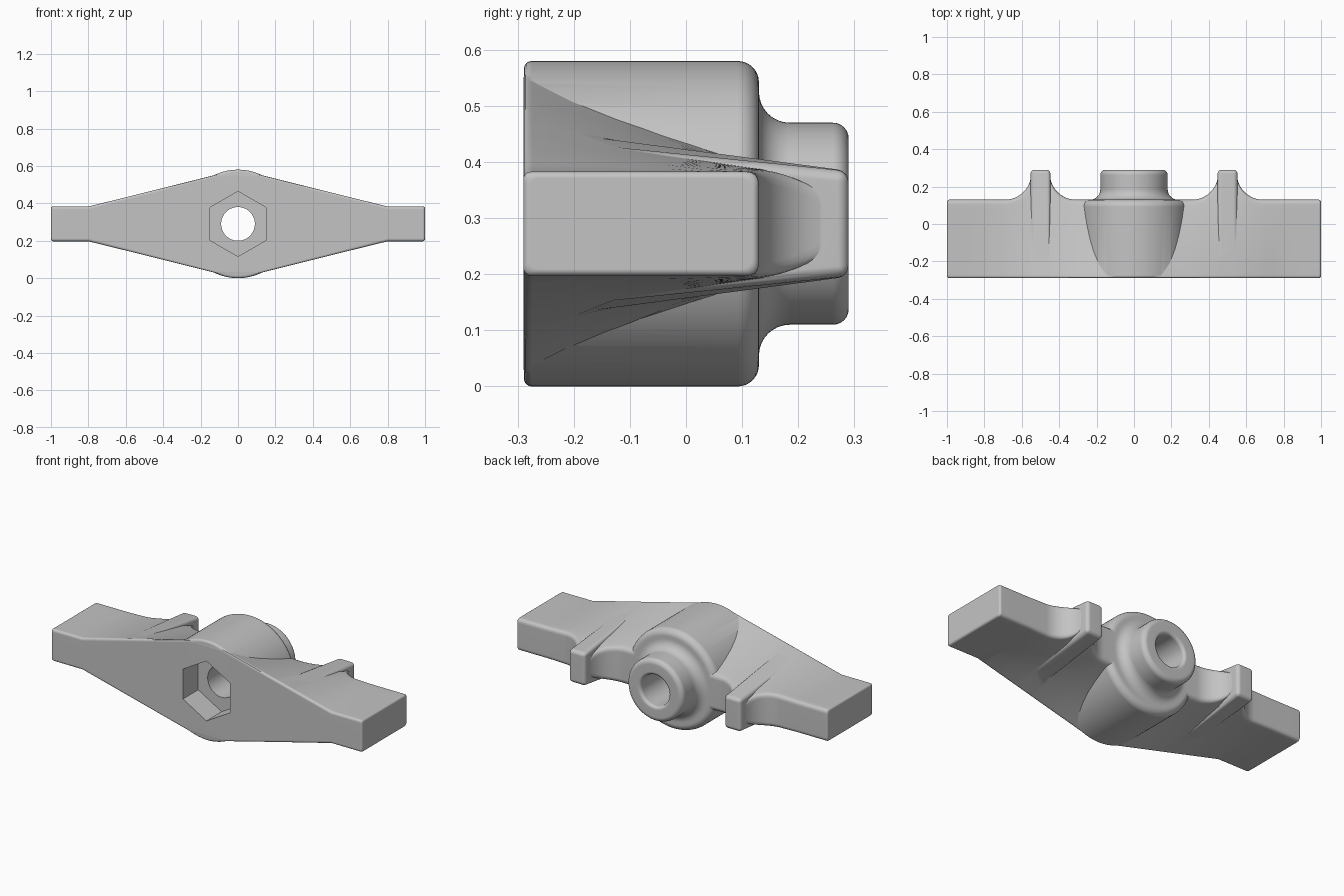
import bpy, bmesh, math

MID, FRONT, BACK = 0.29, -0.29, 0.13   # axis height, front plane, back plane

cube = bpy.data.objects.get("Cube")
if cube:
    bpy.data.objects.remove(cube, do_unlink=True)

grey = bpy.data.materials.new("plain_grey")
grey.use_nodes = True
grey.diffuse_color = (0.55, 0.55, 0.55, 1)
grey.node_tree.nodes["Principled BSDF"].inputs["Base Color"].default_value = (0.55, 0.55, 0.55, 1)


def loft(name, sections):
    """Skin a run of equally sized point loops and cap both ends."""
    bm = bmesh.new()
    loops = [[bm.verts.new(p) for p in s] for s in sections]
    n = len(loops[0])
    for a, b in zip(loops, loops[1:]):
        for i in range(n):
            j = (i + 1) % n
            bm.faces.new((a[i], a[j], b[j], b[i]))
    bm.faces.new(loops[0])
    bm.faces.new(loops[-1])
    bmesh.ops.recalc_face_normals(bm, faces=bm.faces)
    mesh = bpy.data.meshes.new(name)
    bm.to_mesh(mesh)
    bm.free()
    mesh.materials.append(grey)
    ob = bpy.data.objects.new(name, mesh)
    bpy.context.collection.objects.link(ob)
    return ob


def lathe(name, profile, sides):
    """Solid of revolution about the y axis from (y, radius) pairs."""
    rings = []
    for y, r in profile:
        ring = []
        for i in range(sides):
            a = math.tau * i / sides
            ring.append((r * math.sin(a), y, MID + r * math.cos(a)))
        rings.append(ring)
    return loft(name, rings)


def arc(cy, cr, rad, start, end, steps=8):
    out = []
    for i in range(steps + 1):
        a = math.radians(start + (end - start) * i / steps)
        out.append((cy + rad * math.cos(a), cr + rad * math.sin(a)))
    return out


def corner(p, c, q, steps=4):
    """Rounded corner from p to q around the sharp point c."""
    out = []
    for i in range(steps + 1):
        t = i / steps
        out.append(tuple((1 - t) ** 2 * a + 2 * t * (1 - t) * b + t * t * d
                         for a, b, d in zip(p, c, q)))
    return out


# Arm heights: diamond at the front, nearly a plain bar at the back
def front_half(x):
    return 0.093 + 0.255 * max(0, 0.8 - max(x, 0.1))


def half(x, y):
    f = front_half(x)
    b = 0.093 + 0.018 * max(0, 0.8 - max(x, 0.27))
    h = f + (b - f) * (y - FRONT) / (BACK - FRONT)
    return h - 2 * max(0, y - BACK) ** 2


def arm_section(x, y, inset):
    ax, rf, rb = abs(x), 0.016, 0.024
    y0, y1 = FRONT + inset, y - inset

    def top(v):
        return half(ax, v) - inset

    upper = corner((y0, top(y0) - rf), (y0, top(y0)), (y0 + rf, top(y0 + rf)))
    upper += [(v, top(v)) for v in (-0.2, -0.12, -0.04, 0.03, (0.03 + y1) / 2)]
    upper += corner((y1 - rb, top(y1 - rb)), (y1, top(y1)), (y1, top(y1) - rb))
    return ([(x, v, MID + h) for v, h in upper]
            + [(x, v, MID - h) for v, h in reversed(upper)])


# Stations along one arm, the back edge sweeping up to the rib on both sides
sweep, steps = 0.14, 12
curve = []
for i in range(steps + 1):
    a = math.radians(84 * i / steps)
    curve.append((sweep * math.sin(a), BACK + sweep * (1 - math.cos(a))))
stations = [(x, BACK, 0) for x in (0.1, 0.15, 0.2, 0.27)]
stations += [(0.45 - sweep + d, y, 0) for d, y in curve]
stations += [(0.55 + sweep - d, y, 0) for d, y in reversed(curve)]
stations += [(x, BACK, 0) for x in (0.75, 0.8, 0.9)]
edge = 0.012
for i in range(5):
    a = math.radians(22.5 * i)
    stations.append((1 - edge + edge * math.sin(a), BACK, edge * (1 - math.cos(a))))
stations = [(-x, y, e) for x, y, e in reversed(stations)] + stations
body = loft("winged_nut_body", [arm_section(*s) for s in stations])

# Central boss with a stepped, filleted neck, a hair behind the front plane
boss = lathe("boss",
             [(FRONT + 0.001, 0.03)]
             + arc(FRONT + 0.015, 0.276, 0.014, 180, 90, 4)
             + arc(0.092, 0.252, 0.038, 90, 0)
             + arc(0.185, 0.235, 0.055, 180, 270)
             + arc(0.262, 0.152, 0.028, 90, 0, 6)
             + [(0.29, 0.03)], 96)


# Tapered rib on each arm
def rib(side):
    def section(x):
        f = front_half(x) - 0.01
        y0, y1, b = -0.27, 0.29, 0.094
        return [(side * x, y0, MID - f), (side * x, y0, MID + f),
                (side * x, y1, MID + b), (side * x, y1, MID - b)]
    ob = loft("left_rib" if side > 0 else "right_rib", [section(0.447), section(0.553)])
    m = ob.modifiers.new("round_edges", 'BEVEL')
    m.width, m.segments = 0.02, 4
    return ob


ribs = [rib(s) for s in (1, -1)]

# Cutters: round bore with a softened rim, and hexagonal socket
bore = lathe("bore_cutter",
             [(-0.4, 0.09)] + arc(0.272, 0.108, 0.018, 270, 360, 6) + [(0.35, 0.126)], 64)
socket = lathe("socket_cutter", [(-0.42, 0.174), (FRONT + 0.14, 0.174)], 6)

tools = [(boss, 'UNION')] + [(r, 'UNION') for r in ribs]
tools += [(bore, 'DIFFERENCE'), (socket, 'DIFFERENCE')]
for tool, op in tools:
    tool.hide_render = True
    m = body.modifiers.new(op.lower(), 'BOOLEAN')
    m.operation, m.object, m.solver = op, tool, 'EXACT'
    m.use_hole_tolerant = True

# Bake the joined shape and drop the helpers
deps = bpy.context.evaluated_depsgraph_get()
baked = bpy.data.meshes.new_from_object(body.evaluated_get(deps))
body.modifiers.clear()
body.data = baked
for tool, _ in tools:
    bpy.data.objects.remove(tool, do_unlink=True)
baked.materials.clear()
baked.materials.append(grey)
for p in baked.polygons:
    p.material_index = 0

bpy.ops.object.select_all(action='DESELECT')
body.select_set(True)
bpy.context.view_layer.objects.active = body
bpy.ops.object.shade_smooth_by_angle(angle=math.radians(35))
wn = body.modifiers.new("flat_face_normals", 'WEIGHTED_NORMAL')
wn.keep_sharp = True
